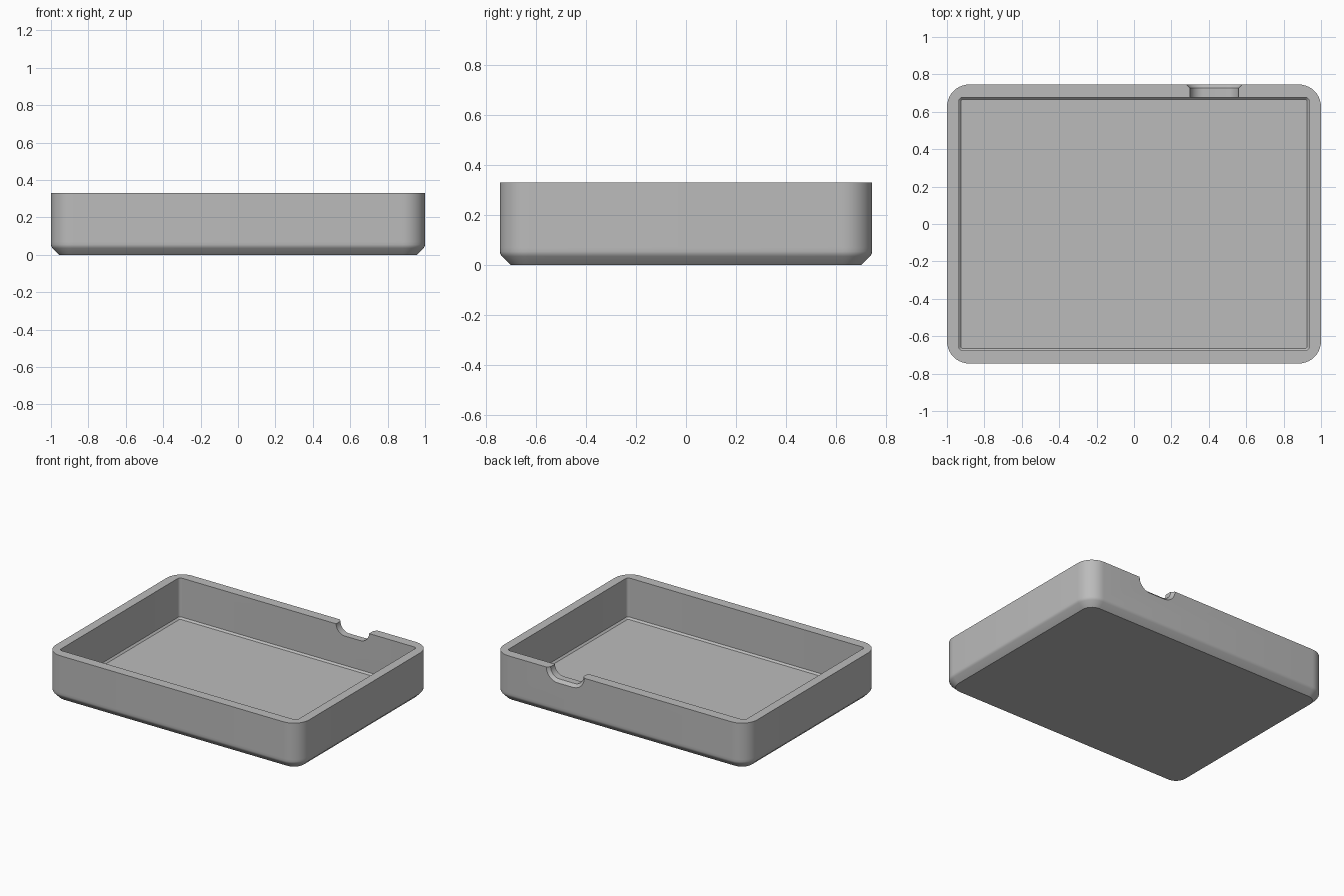
import bpy, bmesh
from math import sin, cos, pi

cube = bpy.data.objects.get("Cube")
if cube:
    bpy.data.objects.remove(cube)

HX, HY, HEIGHT = 1.0, 0.746, 0.33     # half width, half depth, height
WALL_X, WALL_Y = 0.064, 0.069         # wall thickness

grey = bpy.data.materials.new("grey plastic")
grey.use_nodes = True
grey.diffuse_color = (0.5, 0.5, 0.5, 1)
grey.node_tree.nodes["Principled BSDF"].inputs["Base Color"].default_value = (0.5, 0.5, 0.5, 1)


def rounded_rect(hx, hy, radius, z, segments=10):
    """Points of a rounded rectangle, counter-clockwise from above."""
    points = []
    for quarter, (sx, sy) in enumerate([(1, 1), (-1, 1), (-1, -1), (1, -1)]):
        for i in range(segments + 1):
            a = (quarter + i / segments) * pi / 2
            points.append((sx * (hx - radius) + radius * cos(a),
                           sy * (hy - radius) + radius * sin(a), z))
    return points


def loft(name, rings):
    """Closed solid through a list of equal-length point rings."""
    bm = bmesh.new()
    loops = [[bm.verts.new(p) for p in ring] for ring in rings]
    for low, high in zip(loops, loops[1:]):
        for i in range(len(low)):
            j = (i + 1) % len(low)
            bm.faces.new((low[i], low[j], high[j], high[i]))
    bm.faces.new(loops[0][::-1])
    bm.faces.new(loops[-1])
    bmesh.ops.recalc_face_normals(bm, faces=bm.faces)
    mesh = bpy.data.meshes.new(name)
    bm.to_mesh(mesh)
    bm.free()
    mesh.materials.append(grey)
    obj = bpy.data.objects.new(name, mesh)
    bpy.context.collection.objects.link(obj)
    return obj


# Tray shell: chamfered base, softened into the outer wall, rim, cavity, floor
outer = [(0.043, 0), (0.008, 0.035), (0.002, 0.045), (0, 0.054), (0, 0.07), (0, HEIGHT)]
rings = [rounded_rect(HX - inset, HY - inset, 0.12 - inset, z) for inset, z in outer]
for inset, z in [(0, HEIGHT), (0, 0.052), (0.012, 0.04)]:
    rings.append(rounded_rect(HX - WALL_X - inset, HY - WALL_Y - inset, 0.02 - inset, z))
tray = loft("tray", rings)


# Cable notch in the back wall, flared towards the outside
def notch_ring(y, grow, segments=12):
    cx, cz, r = 0.43, HEIGHT + 0.001, 0.07 + grow
    points = [(cx - 0.06 - r, y, cz + 0.2)]
    for side, start in ((-1, pi), (1, 1.5 * pi)):
        for i in range(segments + 1):
            a = start + i / segments * pi / 2
            points.append((cx + side * 0.06 + r * cos(a), y, cz + r * sin(a)))
    points.append((cx + 0.06 + r, y, cz + 0.2))
    return points


cutter = loft("notch_cutter", [notch_ring(0.6, 0), notch_ring(HY - 0.02, 0),
                               notch_ring(HY + 0.02, 0.04)])
cutter.hide_render = True

cut = tray.modifiers.new("cable notch", 'BOOLEAN')
cut.operation = 'DIFFERENCE'
cut.solver = 'EXACT'
cut.object = cutter

bpy.ops.object.select_all(action='DESELECT')
tray.select_set(True)
bpy.context.view_layer.objects.active = tray
bpy.ops.object.modifier_apply(modifier=cut.name)
bpy.data.objects.remove(cutter)
bpy.ops.object.shade_smooth_by_angle(angle=pi / 6)
